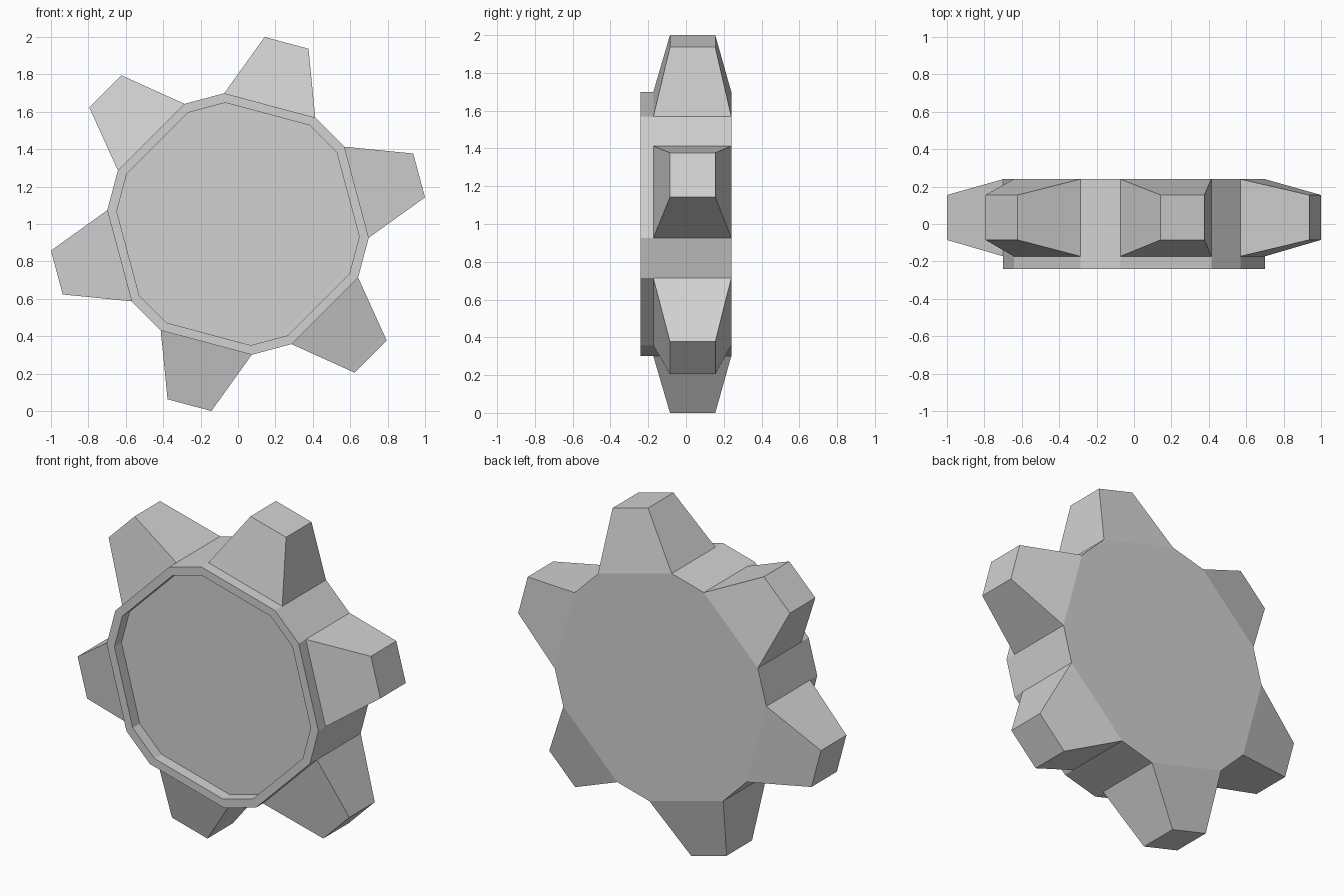
import bpy
import bmesh
from math import cos, sin, radians

TEETH = 6
BODY_R, RIM_R, TIP_R = 0.703, 0.652, 1.01
BACK, FLOOR, FRONT = 0.24, -0.173, -0.24
TIP_BACK, TIP_FRONT = 0.155, -0.085
BASE_HALF, TIP_HALF = 21, 6.9

cube = bpy.data.objects.get("Cube")
if cube:
    bpy.data.objects.remove(cube, do_unlink=True)

grey = bpy.data.materials.new("light grey metal")
grey.use_nodes = True
colour = (0.64, 0.64, 0.64, 1)
grey.diffuse_color = colour
grey.node_tree.nodes["Principled BSDF"].inputs["Base Color"].default_value = colour

bm = bmesh.new()


def point(radius, angle, y):
    a = radians(angle)
    return bm.verts.new((radius * cos(a), y, 1 + radius * sin(a)))


def bridge(a, b, keep=lambda i: True):
    """Join two closed loops of points with quads."""
    n = len(a)
    for i in range(n):
        if keep(i):
            j = (i + 1) % n
            bm.faces.new((a[i], a[j], b[j], b[i]))


# Each tooth covers one long side of the body; short sides lie between
centres = [15 + k * 360 / TEETH for k in range(TEETH)]
corners = [c + s * BASE_HALF for c in centres for s in (-1, 1)]


def ring(radius, y):
    return [point(radius, a, y) for a in corners]


# Body with a raised front rim around a shallow recess
back, shoulder, rim_outer = (ring(BODY_R, y) for y in (BACK, FLOOR, FRONT))
rim_inner, recess = ring(RIM_R, FRONT), ring(RIM_R, FLOOR)
bm.faces.new(back)
bridge(back, shoulder, lambda i: i % 2 == 1)
bridge(shoulder, rim_outer)
bridge(rim_outer, rim_inner)
bridge(rim_inner, recess)
bm.faces.new(recess)

# Tapered teeth
for k, c in enumerate(centres):
    i, j = 2 * k, 2 * k + 1
    base = [back[i], back[j], shoulder[j], shoulder[i]]
    tip = [point(TIP_R, c + s * TIP_HALF, y)
           for s, y in ((-1, TIP_BACK), (1, TIP_BACK), (1, TIP_FRONT), (-1, TIP_FRONT))]
    bridge(base, tip)
    bm.faces.new(tip)

bmesh.ops.recalc_face_normals(bm, faces=bm.faces)
mesh = bpy.data.meshes.new("cog_wheel")
bm.to_mesh(mesh)
bm.free()
mesh.materials.append(grey)
wheel = bpy.data.objects.new("cog_wheel", mesh)
bpy.context.collection.objects.link(wheel)
